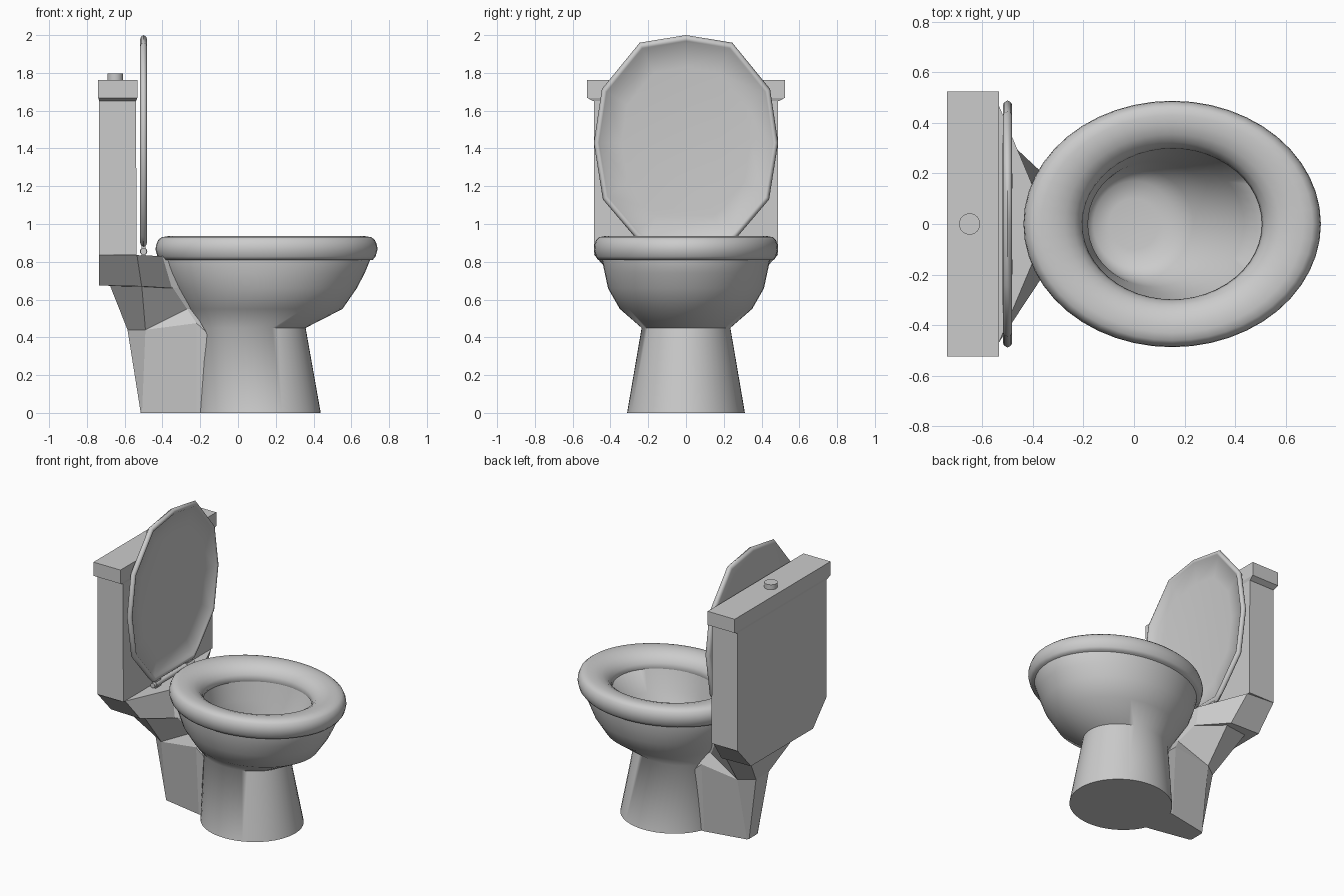
import bpy, bmesh
from math import cos, sin, pi, radians

if "Cube" in bpy.data.objects:
    bpy.data.objects.remove(bpy.data.objects["Cube"])

SEG = 48


def finish(name, bm, smooth):
    bmesh.ops.remove_doubles(bm, verts=bm.verts[:], dist=0.0005)
    bmesh.ops.recalc_face_normals(bm, faces=bm.faces[:])
    mesh = bpy.data.meshes.new(name)
    bm.to_mesh(mesh)
    bm.free()
    ob = bpy.data.objects.new(name, mesh)
    bpy.context.collection.objects.link(ob)
    if smooth:
        bpy.ops.object.select_all(action='DESELECT')
        ob.select_set(True)
        bpy.context.view_layer.objects.active = ob
        bpy.ops.object.shade_smooth_by_angle(angle=radians(smooth))
    return ob


def loft(name, rings, closed=False, smooth=0):
    """Skin a stack of equal-length rings; cap the ends unless closed."""
    bm = bmesh.new()
    rows = [[bm.verts.new(p) for p in r] for r in rings]
    n = len(rows[0])
    pairs = list(zip(rows, rows[1:]))
    if closed:
        pairs.append((rows[-1], rows[0]))
    else:
        bm.faces.new(rows[0])
        bm.faces.new(rows[-1])
    for a, b in pairs:
        for i in range(n):
            j = (i + 1) % n
            bm.faces.new((a[i], a[j], b[j], b[i]))
    return finish(name, bm, smooth)


def ellipse(z, cx, rx, ry):
    return [(cx + rx * cos(2 * pi * i / SEG), ry * sin(2 * pi * i / SEG), z) for i in range(SEG)]


def mirrored(half):
    return half + [(x, -y, z) for x, y, z in reversed(half)]


def rect(z, x0, x1, y):
    return [(x0, y, z), (x1, y, z), (x1, -y, z), (x0, -y, z)]


# Pedestal and bowl in one skin: up the outside, over the rim, down the inside
loft("bowl", [ellipse(*r) for r in (
    (0, .108, .33, .312), (.45, .07, .288, .235), (.55, .14, .413, .35),
    (.66, .142, .487, .413), (.74, .146, .525, .43), (.81, .15, .55, .445),
    (.86, .15, .55, .445), (.86, .15, .37, .31), (.70, .12, .315, .275),
    (.60, .08, .262, .248), (.475, .02, .215, .215), (.43, 0, .16, .17),
    (.42, 0, .10, .10))], smooth=65)

# Seat: rounded section swept between the hole ellipse and the outer ellipse
section = ((1, .865), (.985, .89), (.94, .915), (.86, .93), (.7, .936), (.5, .934),
           (.3, .922), (.14, .9), (.04, .87), (0, .84), (.06, .815), (.89, .81), (.955, .828))
loft("seat", [ellipse(z, .151, .355 + .233 * t, .298 + .189 * t) for t, z in section],
     closed=True, smooth=60)

# Rear foot and the neck that flares out under the tank
loft("rear_support", [mirrored(r) for r in (
    [(-.515, .045, 0), (-.508, .06, 0), (-.22, .115, 0), (0, .115, 0)],
    [(-.585, .07, .44), (-.49, .14, .44), (-.22, .145, .475), (-.17, .14, .43)],
    [(-.585, .07, .44), (-.49, .14, .44), (-.27, .11, .55), (-.24, .11, .55)],
    [(-.68, .28, .68), (-.51, .31, .68), (-.35, .18, .67), (-.27, .12, .67)])])

# Shelf joining tank and bowl
loft("tank_shelf", [mirrored(r) for r in (
    [(-.735, .34, .675), (-.51, .34, .67), (-.35, .19, .66), (-.28, .12, .66)],
    [(-.735, .485, .835), (-.535, .47, .835), (-.40, .15, .83), (-.34, .12, .83)])])

# Tank, its lid and the flush button
loft("tank", [rect(.835, -.735, -.537, .487), rect(1.66, -.735, -.54, .487)])
loft("tank_lid", [rect(1.65, -.735, -.54, .49), rect(1.668, -.74, -.533, .524),
                  rect(1.763, -.74, -.533, .524)])
loft("flush_button", [[(-.65 + .042 * cos(2 * pi * i / 24), .042 * sin(2 * pi * i / 24), z)
                       for i in range(24)] for z in (1.75, 1.797)], smooth=30)

# Raised lid: faceted outline with a rounded rim and a recessed, dished panel
half = [(.22, .88), (.27, .93), (.44, 1.13), (.488, 1.43), (.445, 1.715), (.245, 1.96)]
outline = half + [(0, 2.0)] + [(-y, z) for y, z in reversed(half)]
loft("lid", [[(x, y * s, 1.43 + (z - 1.43) * s) for y, z in outline] for s, x in (
    (.7, -.519), (.96, -.518), (.985, -.514), (1, -.5), (.985, -.486),
    (.965, -.482), (.945, -.486), (.925, -.497), (.7, -.511))], smooth=60)

# Hinge bar with two lugs
for name, y0, y1, r in (("hinge_bar", -.22, .22, .017), ("hinge_lug_left", -.2, -.14, .02),
                        ("hinge_lug_right", .14, .2, .02)):
    loft(name, [[(-.5 + r * cos(2 * pi * i / 12), y, .855 + r * sin(2 * pi * i / 12))
                 for i in range(12)] for y in (y0, y1)], smooth=40)
for side, y in (("left", -.17), ("right", .17)):
    loft("lid_bracket_" + side, [rect(z, -.51, -.49, .03) for z in (.82, .9)]).location.y = y
